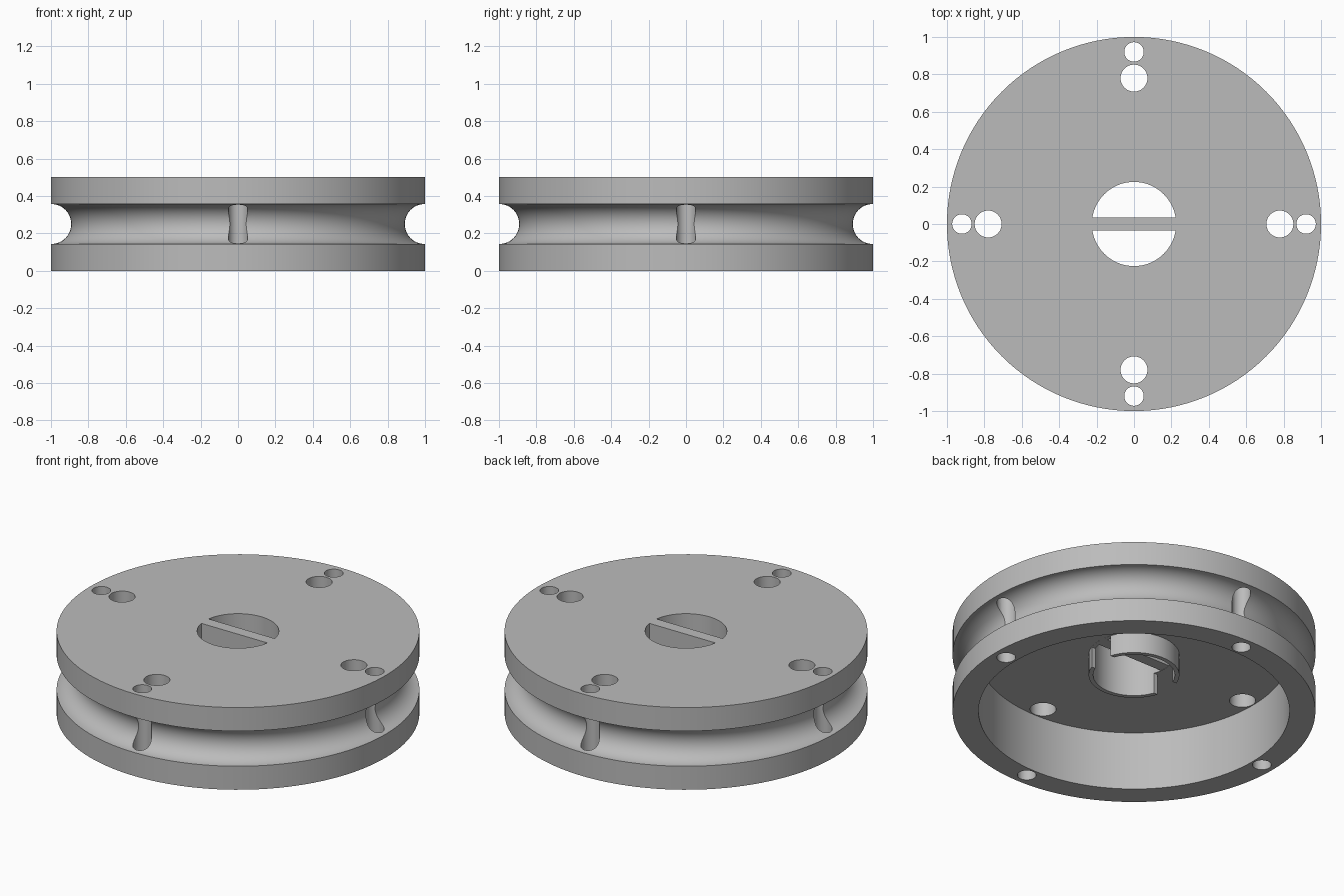
import bpy, bmesh, math
from mathutils import Matrix, Vector

cube = bpy.data.objects.get("Cube")
if cube:
    bpy.data.objects.remove(cube, do_unlink=True)

HEIGHT = 0.5
LIP = 0.143              # thickness of each flange and of the top plate
CEILING = HEIGHT - LIP   # underside of the top plate
GROOVE = HEIGHT / 2 - LIP
BORE, HUB, HUB_END = 0.225, 0.25, 0.23
CAVITY = 0.857

grey = bpy.data.materials.new("plain grey")
grey.use_nodes = True
colour = (0.5, 0.5, 0.5, 1)
grey.diffuse_color = colour
grey.node_tree.nodes["Principled BSDF"].inputs["Base Color"].default_value = colour


def make_object(name, bm):
    bmesh.ops.recalc_face_normals(bm, faces=bm.faces)
    mesh = bpy.data.meshes.new(name)
    bm.to_mesh(mesh)
    bm.free()
    mesh.materials.append(grey)
    obj = bpy.data.objects.new(name, mesh)
    bpy.context.collection.objects.link(obj)
    return obj


def add_box(bm, size, centre):
    bmesh.ops.create_cube(bm, size=1, matrix=Matrix.Translation(centre) @ Matrix.Diagonal((*size, 1)))


def lathe(name, profile, steps=128):
    bm = bmesh.new()
    verts = [bm.verts.new((r, 0, z)) for r, z in profile]
    edges = [bm.edges.new((a, b)) for a, b in zip(verts, verts[1:] + verts[:1])]
    bmesh.ops.spin(bm, geom=verts + edges, cent=(0, 0, 0), axis=(0, 0, 1),
                   angle=math.tau, steps=steps, use_duplicate=False)
    bmesh.ops.remove_doubles(bm, verts=bm.verts, dist=1e-5)
    return make_object(name, bm)


# Pulley wheel: flanges, round rope groove, hollow underside and hub tube
groove = []
for i in range(25):
    a = math.pi * i / 24
    groove.append((1 - GROOVE * math.sin(a), HEIGHT / 2 + GROOVE * math.cos(a)))
wheel = lathe("pulley_wheel", [(BORE, HEIGHT), (1, HEIGHT), *groove, (1, 0), (CAVITY, 0),
                               (CAVITY, CEILING), (HUB, CEILING), (HUB, HUB_END), (BORE, HUB_END)])

# Cutters: paired holes on four sides, and a slot splitting the hub tube
bm = bmesh.new()
for quarter in range(4):
    turn = Matrix.Rotation(quarter * math.pi / 2, 4, "Z")
    for distance, radius in ((0.92, 0.052), (0.78, 0.072)):
        bmesh.ops.create_cone(bm, cap_ends=True, segments=48, radius1=radius, radius2=radius, depth=1,
                              matrix=turn @ Matrix.Translation((distance, 0, HEIGHT / 2)))
add_box(bm, (0.6, 0.16, 0.2), Vector((0, 0, CEILING - 0.101)))
cutter = make_object("hole_cutter", bm)
cutter.hide_render = True

cut = wheel.modifiers.new("holes", "BOOLEAN")
cut.operation = "DIFFERENCE"
cut.solver = "EXACT"
cut.object = cutter
bpy.context.view_layer.objects.active = wheel
wheel.select_set(True)
bpy.ops.object.modifier_apply(modifier=cut.name)
bpy.data.objects.remove(cutter, do_unlink=True)
bpy.ops.object.shade_smooth_by_angle(angle=math.radians(30))

# Flat bar across the bore
bm = bmesh.new()
add_box(bm, (2 * BORE, 0.07, LIP), Vector((0, 0, HEIGHT - LIP / 2)))
make_object("cross_bar", bm)
